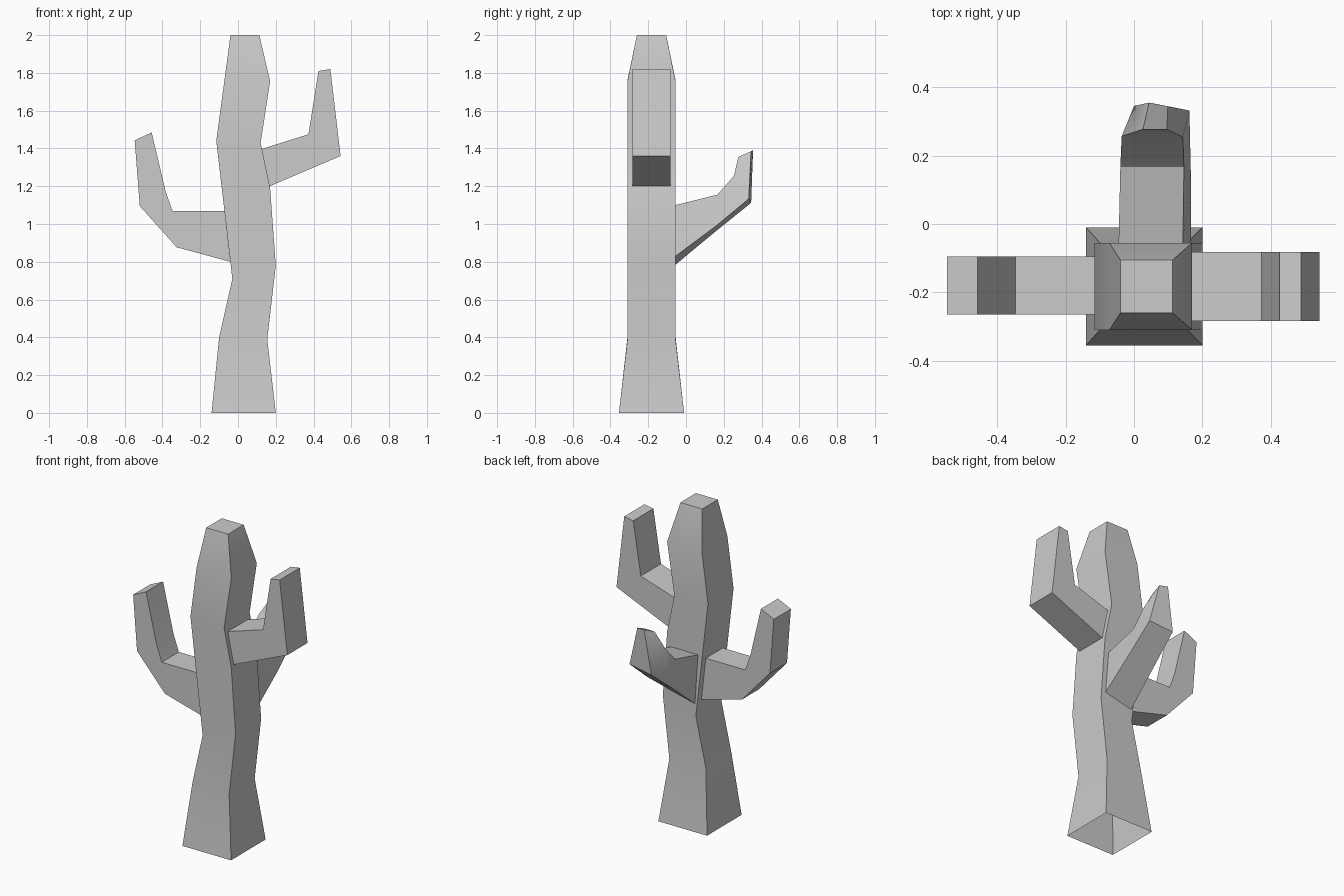
import bpy, bmesh, math


def loft(name, rings):
    """Skin four-point rings into a tube that is open at the root and capped at the tip."""
    bm = bmesh.new()
    loops = [[bm.verts.new(p) for p in ring] for ring in rings]
    for a, b in zip(loops, loops[1:]):
        for i in range(4):
            j = (i + 1) % 4
            bm.faces.new((a[i], a[j], b[j], b[i]))
    bm.faces.new(loops[-1])
    bmesh.ops.recalc_face_normals(bm, faces=bm.faces)
    mesh = bpy.data.meshes.new(name)
    bm.to_mesh(mesh)
    bm.free()
    obj = bpy.data.objects.new(name, mesh)
    bpy.context.collection.objects.link(obj)
    bpy.ops.object.select_all(action='DESELECT')
    obj.select_set(True)
    bpy.context.view_layer.objects.active = obj
    bpy.ops.object.shade_smooth_by_angle(angle=math.radians(30))
    return obj


def ring(a, b, y0, y1):
    """Rectangular ring through two (x, z) profile points, spanning y0 to y1."""
    return [(a[0], y0, a[1]), (b[0], y0, b[1]), (b[0], y1, b[1]), (a[0], y1, a[1])]


# Trunk: left and right profile points with the depth range of each ring
loft("trunk", [
    ring((-0.14, 0.0), (0.20, 0.0), -0.355, -0.01),
    ring((-0.10, 0.40), (0.155, 0.39), -0.31, -0.055),
    ring((-0.03, 0.71), (0.20, 0.78), -0.31, -0.055),
    ring((-0.086, 1.19), (0.17, 1.19), -0.31, -0.055),
    ring((-0.115, 1.44), (0.12, 1.43), -0.31, -0.055),
    ring((-0.072, 1.76), (0.17, 1.755), -0.31, -0.055),
    ring((-0.04, 2.0), (0.113, 2.0), -0.26, -0.105),
])

# Left arm: inner and outer profile points
left = [((-0.072, 1.07), (-0.041, 0.80)),
        ((-0.347, 1.07), (-0.325, 0.877)),
        ((-0.383, 1.172), (-0.52, 1.095)),
        ((-0.457, 1.485), (-0.547, 1.443))]
loft("left_arm", [ring(a, b, -0.265, -0.095) for a, b in left])

# Right arm
right = [((0.125, 1.397), (0.168, 1.20)),
         ((0.373, 1.475), (0.543, 1.36)),
         ((0.426, 1.81), (0.489, 1.82))]
loft("right_arm", [ring(a, b, -0.283, -0.082) for a, b in right])

# Back arm: slightly twisted and narrowing to the tip
loft("back_arm", [
    [(-0.045, -0.055, 1.10), (0.143, -0.055, 1.10),
     (0.166, -0.055, 0.83), (-0.024, -0.055, 0.785)],
    [(-0.04, 0.166, 1.155), (0.146, 0.166, 1.155),
     (0.166, 0.156, 0.987), (-0.012, 0.156, 0.96)],
    [(-0.036, 0.257, 1.255), (0.143, 0.254, 1.255),
     (0.162, 0.332, 1.133), (0.0, 0.345, 1.112)],
    [(0.026, 0.277, 1.355), (0.096, 0.277, 1.355),
     (0.099, 0.344, 1.385), (0.044, 0.355, 1.39)],
])
